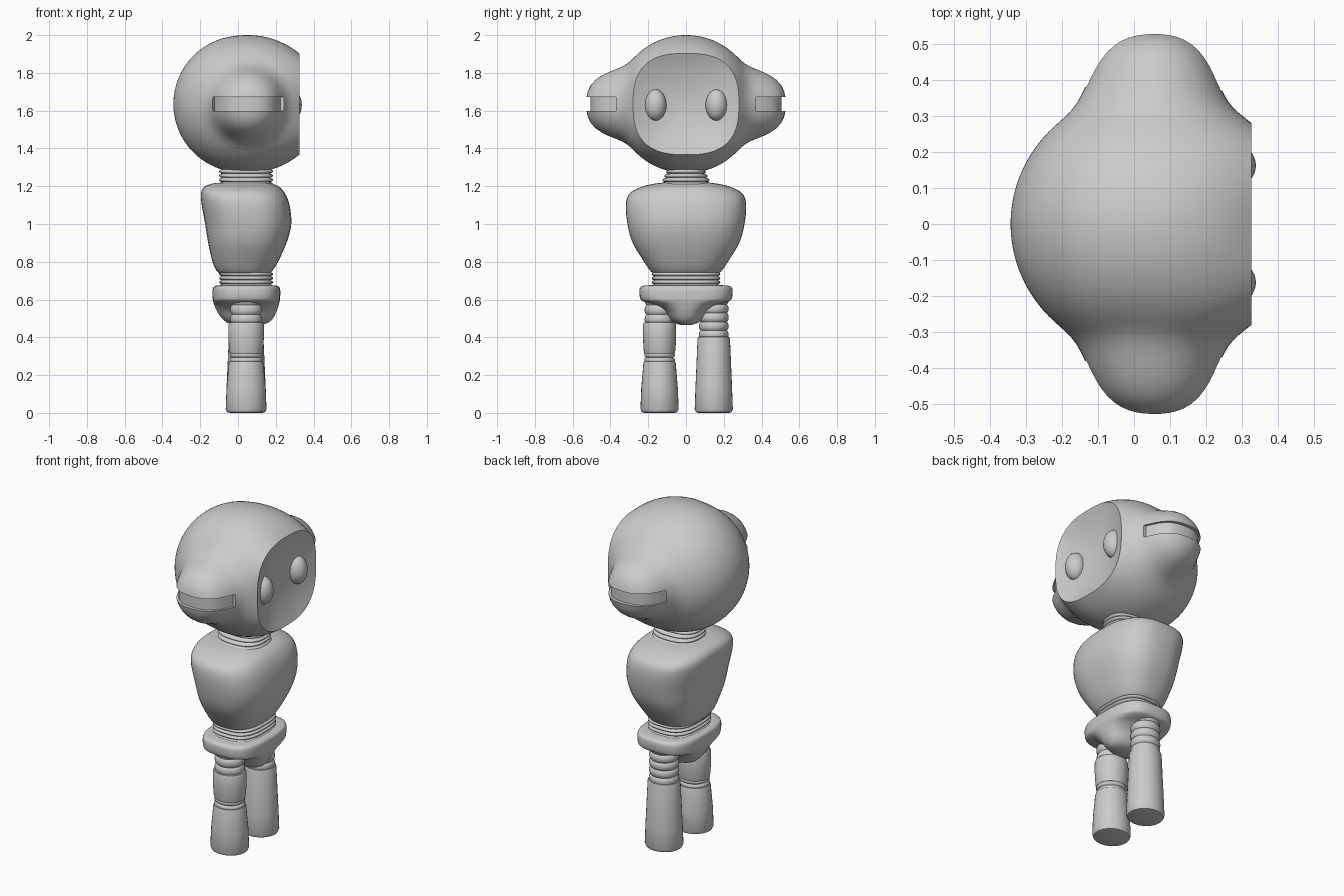
import bpy, bmesh
from math import pi, sin, cos, tau, exp, acos, atan2, sqrt, radians
from mathutils import Vector

cube = bpy.data.objects.get("Cube")
if cube:
    bpy.data.objects.remove(cube)

grey = bpy.data.materials.new("grey")
grey.use_nodes = True
grey.diffuse_color = (0.6, 0.6, 0.6, 1)
grey.node_tree.nodes["Principled BSDF"].inputs["Base Color"].default_value = (0.6, 0.6, 0.6, 1)


def finish(name, bm, angle=40):
    bmesh.ops.recalc_face_normals(bm, faces=bm.faces)
    mesh = bpy.data.meshes.new(name)
    bm.to_mesh(mesh)
    bm.free()
    mesh.materials.append(grey)
    ob = bpy.data.objects.new(name, mesh)
    bpy.context.collection.objects.link(ob)
    bpy.ops.object.select_all(action='DESELECT')
    ob.select_set(True)
    bpy.context.view_layer.objects.active = ob
    bpy.ops.object.shade_smooth_by_angle(angle=radians(angle))
    return ob


def loft(name, rings, angle=40):
    """Skin a list of equal closed point rings and cap both ends."""
    bm = bmesh.new()
    loops = [[bm.verts.new(p) for p in ring] for ring in rings]
    n = len(loops[0])
    for a, b in zip(loops, loops[1:]):
        for i in range(n):
            bm.faces.new((a[i], a[(i + 1) % n], b[(i + 1) % n], b[i]))
    bm.faces.new(loops[0])
    bm.faces.new(loops[-1])
    return finish(name, bm, angle)


def spow(v, p):
    return abs(v) ** p * (1 if v > 0 else -1)


def section(z, x0, x1, hy, power=2.0, n=48):
    """Superellipse ring between x0 and x1, half width hy."""
    cx, hx = (x0 + x1) / 2, (x1 - x0) / 2
    e = 2 / power
    return [(cx + hx * spow(cos(tau * i / n), e), hy * spow(sin(tau * i / n), e), z)
            for i in range(n)]


def smooth_rows(rows, steps=4):
    """Catmull-Rom refinement of a profile given as tuples."""
    vs = [Vector(r) for r in rows]
    vs = [vs[0]] + vs + [vs[-1]]
    out = []
    for a, b, c, d in zip(vs, vs[1:], vs[2:], vs[3:]):
        for k in range(steps):
            t = k / steps
            out.append(b + (c - a) * t / 2 + (a * 2 - b * 5 + c * 4 - d) * t * t / 2
                       + (b * 3 - a - c * 3 + d) * t ** 3 / 2)
    return out + [vs[-1]]


# Head: rounded shell with ear bumps and a dished face opening
HEAD = Vector((0.02, 0, 1.635))
EAR = Vector((0.035, 0.52, 0.0)).normalized()
FACE_X = 0.305


def rim_radius(a):
    c, s = abs(cos(a)) / 0.28, abs(sin(a)) / 0.268
    return (c ** 2.7 + s ** 2.7) ** (-1 / 2.7)


def head_radius(d):
    a = atan2(d.z, d.y)
    rho = rim_radius(a)
    beta = atan2(rho, FACE_X)
    t = acos(max(-1, min(1, d.x)))
    k = max(0, min(1, (pi * 0.55 - t) / (pi * 0.55 - beta)))
    r = 0.362 + (sqrt(rho ** 2 + FACE_X ** 2) - 0.362) * k ** 1.6
    ear = Vector((d.x, abs(d.y), d.z)).angle(EAR)
    return r + 0.163 * exp(-(ear / radians(24.5)) ** 3)


N = 96
rings = []
for s in (0.02, 0.2, 0.4, 0.6, 0.8, 0.92, 1):
    ring = []
    for i in range(N):
        a = tau * i / N
        rho = rim_radius(a) * s
        ring.append(HEAD + Vector((FACE_X - 0.06 * (1 - s * s), rho * cos(a), rho * sin(a))))
    rings.append(ring)
M = 56
for j in range(1, M + 1):
    ring = []
    for i in range(N):
        a = tau * i / N
        beta = atan2(rim_radius(a), FACE_X)
        t = beta + (pi - 0.01 - beta) * j / M
        d = Vector((cos(t), sin(t) * cos(a), sin(t) * sin(a)))
        ring.append(HEAD + d * head_radius(d))
    rings.append(ring)
head = loft("head", rings)

# Shallow groove around each ear
for side in (1, -1):
    inner, outer = [], []
    for i in range(41):
        t = radians(28 + 88 * i / 40)
        d = Vector((cos(t), side * sin(t), 0))
        inner.append(HEAD + d * (head_radius(d) - 0.022))
        outer.append(HEAD + d * 0.7)
    outline = [p for p in inner + outer[::-1] if abs(p.y) > 0.36]
    cutter = loft("ear_groove_cutter", [[p + Vector((0, 0, h)) for p in outline]
                                        for h in (-0.037, 0.037)])
    mod = head.modifiers.new("groove", 'BOOLEAN')
    mod.operation = 'DIFFERENCE'
    mod.solver = 'EXACT'
    mod.object = cutter
    bpy.ops.object.select_all(action='DESELECT')
    bpy.context.view_layer.objects.active = head
    head.select_set(True)
    bpy.ops.object.modifier_apply(modifier=mod.name)
    bpy.data.objects.remove(cutter)
bpy.ops.object.shade_smooth_by_angle(angle=radians(40))

# Eyes
for side, label in ((1, "left"), (-1, "right")):
    bm = bmesh.new()
    bmesh.ops.create_uvsphere(bm, u_segments=32, v_segments=20, radius=1)
    bmesh.ops.scale(bm, vec=(0.058, 0.058, 0.083), verts=bm.verts)
    bmesh.ops.translate(bm, vec=(0.28, side * 0.162, 1.63), verts=bm.verts)
    finish(label + "_eye", bm)


# Ribbed joints
def ribbed(name, z0, z1, x0, x1, y0, y1, ribs, power):
    rows = []
    for k in range(ribs * 6 + 1):
        u = k / (ribs * 6)
        dip = 0.014 * (1 - abs(sin(pi * ribs * u)) ** 0.6)
        rows.append(section(z0 + (z1 - z0) * u, x0 + dip, x1 - dip, y0 + (y1 - y0) * u - dip, power))
    loft(name, rows)


ribbed("neck", 1.2, 1.29, -0.1, 0.185, 0.138, 0.1, 4, 2.5)
ribbed("waist", 0.66, 0.745, -0.1, 0.185, 0.182, 0.182, 4, 2.8)

# Torso: z, back x, front x, half width, squareness
torso = [(0.735, -0.09, 0.16, 0.165, 2.6), (0.75, -0.112, 0.18, 0.187, 2.6),
         (0.8, -0.135, 0.212, 0.222, 2.6), (0.9, -0.158, 0.257, 0.282, 2.6),
         (1.0, -0.174, 0.282, 0.31, 2.6), (1.1, -0.192, 0.273, 0.318, 2.7),
         (1.16, -0.196, 0.25, 0.3, 2.7), (1.195, -0.18, 0.22, 0.24, 2.6),
         (1.213, -0.14, 0.18, 0.17, 2.4), (1.22, -0.08, 0.13, 0.1, 2.2)]
loft("torso", [section(*r) for r in smooth_rows(torso)])

# Pelvis: band narrowing into the crotch between the legs
pelvis = [(0.464, 0.0, 0.1, 0.015, 2), (0.475, -0.05, 0.155, 0.06, 2),
          (0.5, -0.085, 0.185, 0.088, 2.2), (0.54, -0.112, 0.205, 0.115, 2.4),
          (0.57, -0.125, 0.215, 0.16, 2.6), (0.588, -0.131, 0.22, 0.22, 2.8),
          (0.605, -0.134, 0.223, 0.242, 3), (0.655, -0.134, 0.223, 0.246, 3),
          (0.672, -0.12, 0.21, 0.23, 3), (0.676, -0.09, 0.18, 0.19, 3)]
loft("pelvis", [section(*r) for r in smooth_rows(pelvis)])


# Legs: each a stack of turned segments
def turned(name, y, rows, n=32):
    loft(name, [[(0.043 + 1.07 * r * cos(tau * i / n), y + r * sin(tau * i / n), z)
                 for i in range(n)] for r, z in rows], 35)


def ribs(z0, z1, r, count):
    rows = []
    for k in range(count * 6 + 1):
        u = k / (count * 6)
        rows.append((r - 0.009 * (1 - abs(sin(pi * count * u)) ** 0.6), z0 + (z1 - z0) * u))
    return rows


def shin(top):
    return [(0.08, 0.0), (0.094, 0.004), (0.101, 0.02), (0.097, 0.13), (0.086, top - 0.015),
            (0.082, top - 0.003), (0.07, top)]


turned("left_hip_joint", 0.147, ribs(0.39, 0.62, 0.079, 5))
turned("left_shin", 0.147, shin(0.405))
turned("right_hip_joint", -0.14, ribs(0.47, 0.62, 0.079, 3))
turned("right_thigh", -0.14, [(0.07, 0.31), (0.08, 0.314), (0.084, 0.33), (0.088, 0.4),
                              (0.088, 0.465), (0.083, 0.478), (0.07, 0.482)])
turned("right_knee_joint", -0.14, ribs(0.265, 0.32, 0.081, 2))
turned("right_shin", -0.14, shin(0.275))
